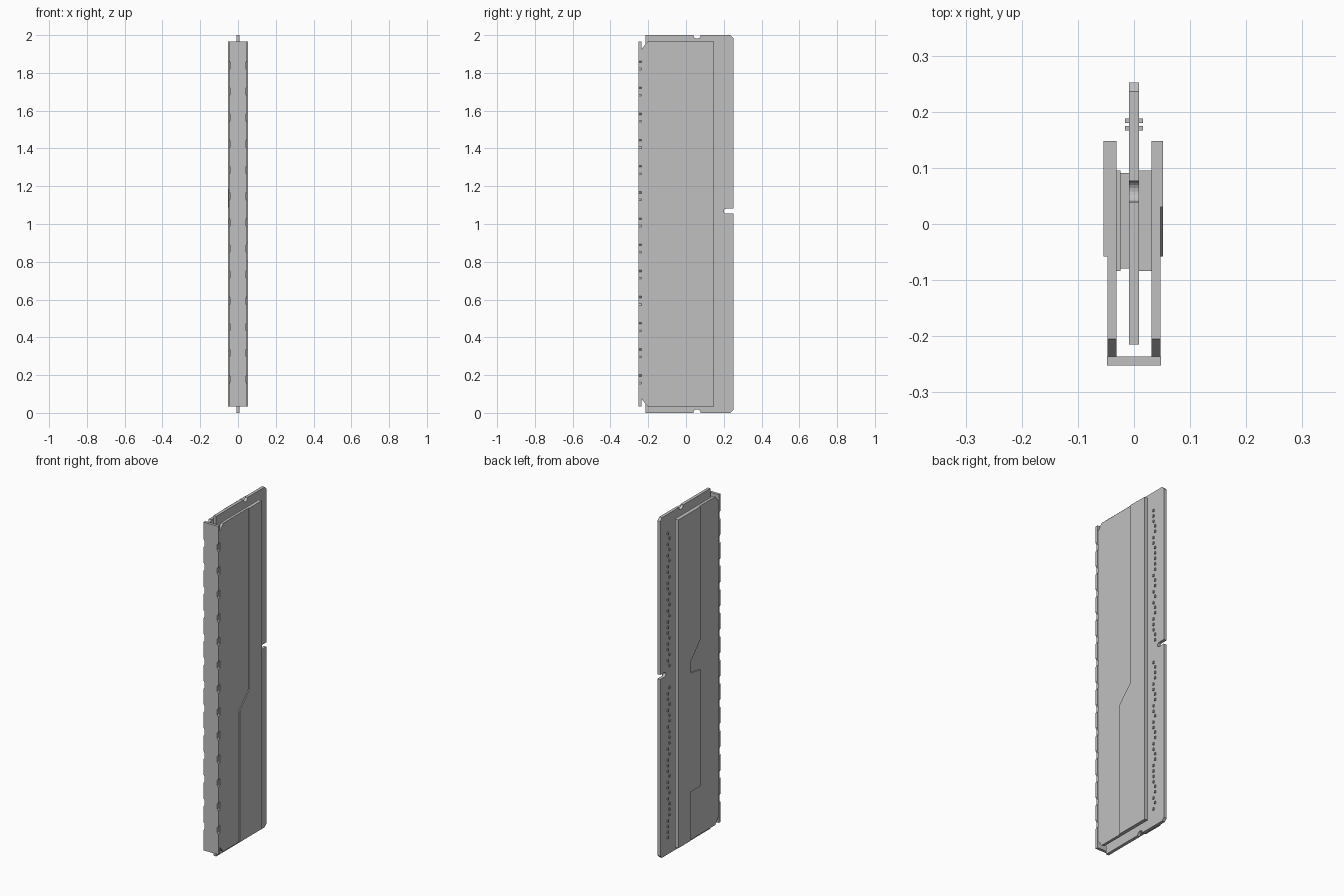
import bpy, bmesh, math, random
from mathutils import Vector

if "Cube" in bpy.data.objects:
    bpy.data.objects.remove(bpy.data.objects["Cube"], do_unlink=True)
random.seed(4)

grey = bpy.data.materials.new("light grey")
grey.use_nodes = True
COLOUR = (0.53, 0.53, 0.53, 1)
grey.diffuse_color = COLOUR
grey.node_tree.nodes["Principled BSDF"].inputs["Base Color"].default_value = COLOUR


def finish(name, bm):
    bmesh.ops.recalc_face_normals(bm, faces=bm.faces)
    mesh = bpy.data.meshes.new(name)
    bm.to_mesh(mesh)
    bm.free()
    mesh.materials.append(grey)
    obj = bpy.data.objects.new(name, mesh)
    bpy.context.collection.objects.link(obj)
    return obj


def prism(name, points, low, high, axis="x"):
    """Extrude a (y, z) outline along x, or an (x, z) outline along y."""
    bm = bmesh.new()
    place = (lambda a, b: (low, a, b)) if axis == "x" else (lambda a, b: (a, low, b))
    face = bm.faces.new([bm.verts.new(place(a, b)) for a, b in points])
    new = bmesh.ops.extrude_face_region(bm, geom=[face])["geom"]
    step = Vector((high - low, 0, 0) if axis == "x" else (0, high - low, 0))
    bmesh.ops.translate(bm, vec=step, verts=[v for v in new if isinstance(v, bmesh.types.BMVert)])
    return finish(name, bm)


def add_box(bm, x, y, z):
    cube = bmesh.ops.create_cube(bm, size=1)["verts"]
    for v in cube:
        v.co = [(r[0] + r[1]) / 2 + c * (r[1] - r[0]) for r, c in zip((x, y, z), v.co)]


def arc(cy, cz, radius, start, end, count=10):
    angles = [math.radians(start + (end - start) * i / count) for i in range(count + 1)]
    return [(cy + radius * math.cos(a), cz + radius * math.sin(a)) for a in angles]


FRONT, BACK = -0.252, 0.252
BOTTOM, TOP = 0.035, 1.965

# Circuit board with edge notches, a key slot and clipped rear corners
board = [(-0.215, 0)] + arc(0.058, 0, 0.019, 180, 0)
board += [(BACK - 0.016, 0), (BACK, 0.016), (BACK, 1.055)]
board += arc(0.213, 1.068, 0.013, 270, 90)
board += [(BACK, 1.081), (BACK, 1.984), (BACK - 0.016, 2)]
board += arc(0.058, 2, 0.019, 0, -180) + [(-0.215, 2)]
prism("circuit_board", board, -0.009, 0.009)

# Thin side plates with chamfered front corners
plate = [(-0.205, BOTTOM), (0.148, BOTTOM), (0.148, TOP), (-0.205, TOP),
         (-0.236, TOP - 0.04), (-0.236, BOTTOM + 0.04)]
prism("left_side_plate", plate, 0.031, 0.047)
prism("right_side_plate", plate, -0.047, -0.031)

# Raised rear panels with stepped front edges
left_step = [(0.03, TOP), (0.03, 0.9), (-0.058, 0.805), (-0.058, BOTTOM)]
right_step = [(-0.058, TOP), (-0.058, 1.185), (0.03, 1.09), (0.03, 1.02),
              (-0.058, 1.006), (-0.058, 0.322), (0.03, 0.322), (0.03, BOTTOM)]
rear = [(0.148, BOTTOM), (0.148, TOP)]
prism("left_raised_panel", left_step + rear, 0.047, 0.052)
prism("right_raised_panel", right_step + rear, -0.054, -0.047)

# Front cap with a row of shallow notches along both edges
edge = [(0.048, BOTTOM)]
for i in range(13):
    z = 0.178 + i * 0.1385
    edge += [(0.048, z - 0.024), (0.041, z - 0.015), (0.041, z + 0.015), (0.048, z + 0.024)]
edge.append((0.048, TOP))
prism("front_cap", edge + [(-x, z) for x, z in reversed(edge)], FRONT, -0.236, "y")

# Thermal pads and memory chips between the board and the plates
for name, x, y in (("left_thermal_pad", (0.009, 0.031), (-0.084, 0.095)),
                   ("right_thermal_pad", (-0.031, -0.024), (-0.084, 0.095))):
    bm = bmesh.new()
    add_box(bm, x, y, (0.06, 1.94))
    finish(name, bm)
bm = bmesh.new()
for i in range(8):
    z = 0.07 + i * 0.235
    add_box(bm, (-0.024, -0.009), (-0.079, 0.091), (z, z + 0.215))
finish("memory_chips", bm)

# Two rows of tiny surface parts beside the rear contacts
for name, low, high in (("left_small_parts", 0.009, 0.016), ("right_small_parts", -0.016, -0.009)):
    bm = bmesh.new()
    for i in range(56):
        z = 0.1 + i * 0.0325
        if abs(z - 1.05) < 0.045:
            continue
        y = random.choice((0.171, 0.184))
        add_box(bm, (low, high), (y - 0.004, y + 0.004), (z - 0.007, z + 0.007))
    finish(name, bm)
